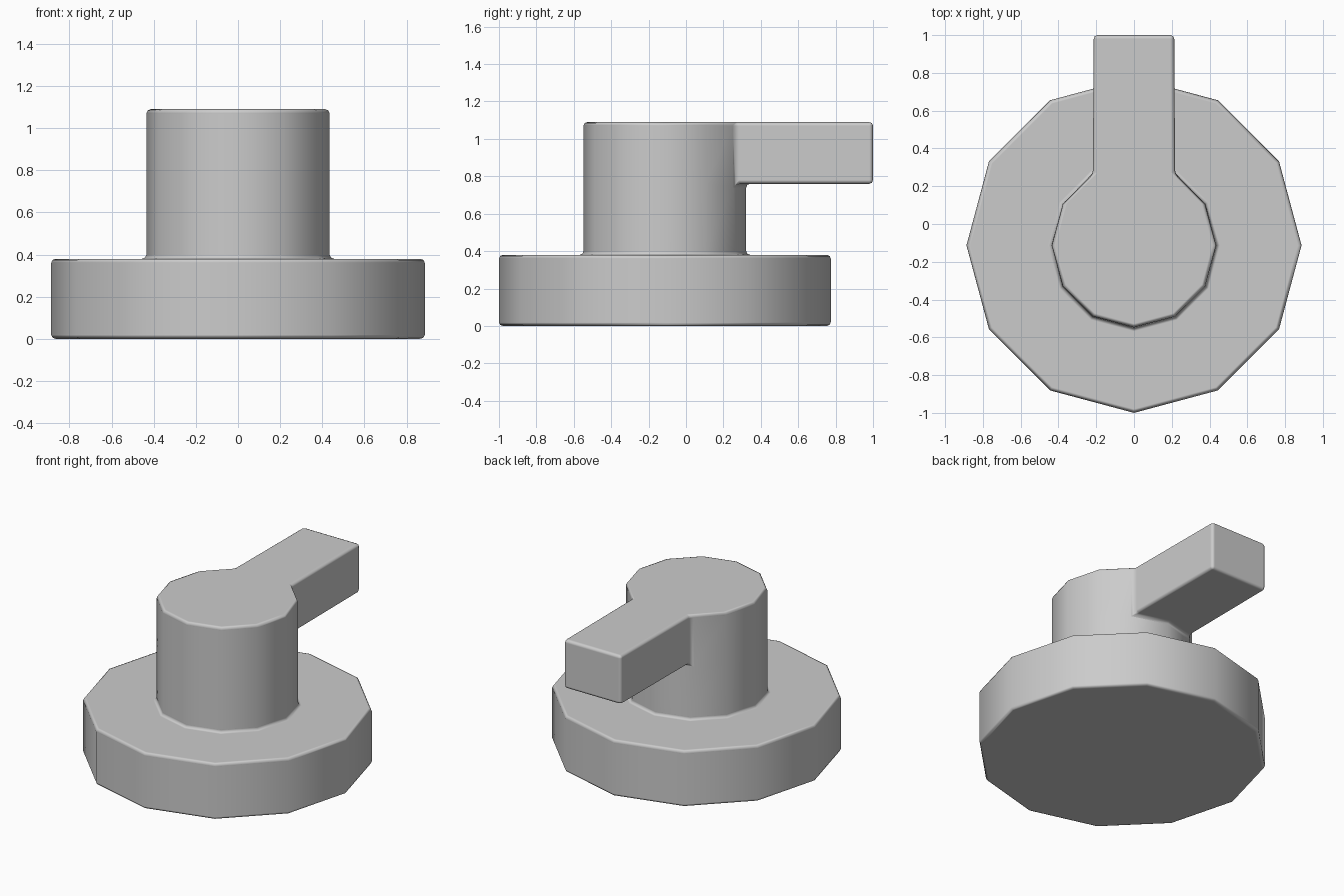
import bpy, bmesh
from math import sin, cos, tau

if "Cube" in bpy.data.objects:
    bpy.data.objects.remove(bpy.data.objects["Cube"])

SIDES, CY = 12, -0.113
# (radius, height) rings: base bottom, base top, hub foot, arm underside, hub top
RINGS = [(0.887, 0.0), (0.887, 0.38), (0.435, 0.38), (0.435, 0.76), (0.435, 1.09)]

bm = bmesh.new()
rings = [[bm.verts.new((r * cos(tau * i / SIDES), CY + r * sin(tau * i / SIDES), z))
          for i in range(SIDES)] for r, z in RINGS]

# base and hub walls
walls = {}
for level, (lo, hi) in enumerate(zip(rings, rings[1:])):
    for i in range(SIDES):
        j = (i + 1) % SIDES
        walls[level, i] = bm.faces.new((lo[i], lo[j], hi[j], hi[i]))
bm.faces.new(rings[0][::-1])
bm.faces.new(rings[-1])

# arm pulled out of the two rear hub faces, ending flat
arm_faces = [walls[3, 2], walls[3, 3]]
result = bmesh.ops.extrude_face_region(bm, geom=arm_faces)
for v in result["geom"]:
    if isinstance(v, bmesh.types.BMVert):
        v.co.y = 1.0
        v.co.x *= 0.98
bmesh.ops.delete(bm, geom=[f for f in arm_faces if f.is_valid], context='FACES')
loose = [e for e in bm.edges if not e.link_faces]
bmesh.ops.delete(bm, geom=loose, context='EDGES')
bmesh.ops.recalc_face_normals(bm, faces=bm.faces)
for f in bm.faces:
    f.smooth = True

mesh = bpy.data.meshes.new("lever_knob")
bm.to_mesh(mesh)
bm.free()
knob = bpy.data.objects.new("lever_knob", mesh)
bpy.context.collection.objects.link(knob)

# small rounded edges and fillets
bevel = knob.modifiers.new("rounded_edges", 'BEVEL')
bevel.width = 0.02
bevel.segments = 2
bevel.limit_method = 'ANGLE'
bevel.angle_limit = 0.65
bevel.harden_normals = True
